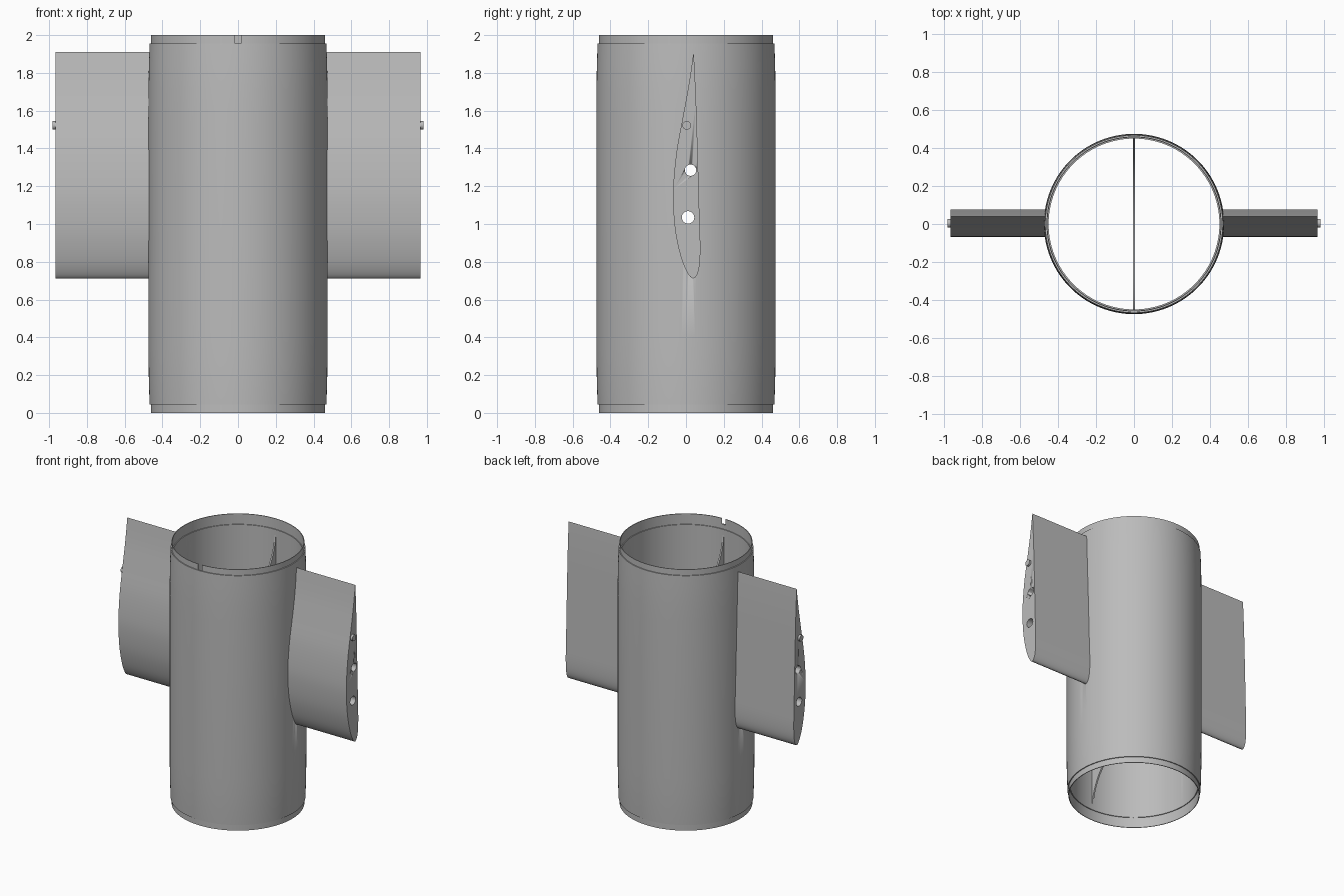
import bpy, bmesh, math
from mathutils import Vector

cube = bpy.data.objects.get("Cube")
if cube:
    bpy.data.objects.remove(cube, do_unlink=True)

grey = bpy.data.materials.new("plain grey")
grey.use_nodes = True
grey.diffuse_color = (0.5, 0.5, 0.5, 1)
grey.node_tree.nodes["Principled BSDF"].inputs["Base Color"].default_value = (0.5, 0.5, 0.5, 1)


def make(name, bm, smooth=True):
    bmesh.ops.recalc_face_normals(bm, faces=bm.faces)
    mesh = bpy.data.meshes.new(name)
    bm.to_mesh(mesh)
    bm.free()
    mesh.materials.append(grey)
    obj = bpy.data.objects.new(name, mesh)
    bpy.context.collection.objects.link(obj)
    if smooth:
        bpy.ops.object.select_all(action="DESELECT")
        obj.select_set(True)
        bpy.context.view_layer.objects.active = obj
        bpy.ops.object.shade_smooth_by_angle(angle=math.radians(25))
    return obj


def prism(name, outline, x0, x1, smooth=True):
    """Extrude a (y, z) outline along x."""
    bm = bmesh.new()
    face = bm.faces.new([bm.verts.new((x0, y, z)) for y, z in outline])
    new = bmesh.ops.extrude_face_region(bm, geom=[face])["geom"]
    bmesh.ops.translate(bm, vec=(x1 - x0, 0, 0),
                        verts=[g for g in new if isinstance(g, bmesh.types.BMVert)])
    return make(name, bm, smooth)


def circle(y, z, r, n=32):
    return [(y + r * math.cos(math.tau * i / n), z + r * math.sin(math.tau * i / n))
            for i in range(n)]


def spline(points, steps=5):
    """Smooth curve through the points, keeping both ends sharp."""
    p = [Vector(q) for q in points]
    p = [2 * p[0] - p[1]] + p + [2 * p[-1] - p[-2]]
    out = []
    for a, b, c, d in zip(p, p[1:], p[2:], p[3:]):
        for i in range(steps):
            t = i / steps
            out.append(tuple(b + (c - a) * t / 2 + (a - 2.5 * b + 2 * c - d / 2) * t * t
                             + (1.5 * (b - c) + (d - a) / 2) * t ** 3))
    return out


def cut(obj, cutters):
    for c in cutters:
        mod = obj.modifiers.new("cut " + c.name, "BOOLEAN")
        mod.operation = "DIFFERENCE"
        mod.solver = "EXACT"
        mod.object = c


# Cutters: two rod holes through everything, and the rim notch
holes = [prism("upper_hole_cutter", circle(0.024, 1.285, 0.03), -1.2, 1.2),
         prism("lower_hole_cutter", circle(0.011, 1.035, 0.033), -1.2, 1.2)]
notch = prism("notch_cutter", [(-0.6, 1.955), (-0.3, 1.955), (-0.3, 2.1), (-0.6, 2.1)],
              -0.016, 0.016, False)
for c in holes + [notch]:
    c.hide_render = True
    c.hide_viewport = True
    c.display_type = "WIRE"

# Tube: upper half of the wall profile, mirrored about mid height and lathed
outer = [(0.475, 1.6), (0.474, 1.72), (0.472, 1.84), (0.468, 1.955), (0.461, 1.955), (0.461, 2.0)]
inner = [(0.456, 2.0), (0.456, 1.92), (0.45, 1.92)]
upper = outer + inner
profile = upper + [(r, 2 - z) for r, z in reversed(upper)]
bm = bmesh.new()
verts = [bm.verts.new((r, 0, z)) for r, z in profile]
edges = [bm.edges.new((verts[i - 1], verts[i])) for i in range(len(verts))]
bmesh.ops.spin(bm, geom=verts + edges, cent=(0, 0, 0), axis=(0, 0, 1),
               angle=math.tau, steps=128, use_merge=True)
bmesh.ops.remove_doubles(bm, verts=bm.verts, dist=1e-5)
tube = make("tube", bm)
cut(tube, holes + [notch])

# Inner web: thin plate across the tube with round cut-outs above and below
arc = [(0.452 * math.cos(math.pi * i / 32), 0.46 * math.sin(math.pi * i / 32)) for i in range(33)]
web = prism("inner_web", [(y, 1.92 - h) for y, h in arc] + [(-y, 0.08 + h) for y, h in arc],
            -0.006, 0.006)
cut(web, holes)

# Wings: airfoil section with the thin edge on top
front_side = [(0.04, 1.91), (0.015, 1.74), (-0.017, 1.565), (-0.048, 1.395), (-0.065, 1.235),
              (-0.068, 1.1), (-0.054, 0.945), (-0.022, 0.81), (0.015, 0.73), (0.044, 0.714),
              (0.068, 0.76), (0.076, 0.865), (0.071, 1.05), (0.063, 1.34), (0.053, 1.66),
              (0.041, 1.91)]
airfoil = spline(front_side)
for side, s in (("left", 1), ("right", -1)):
    wing = prism(side + "_wing", airfoil, s * 0.459, s * 0.966)
    cut(wing, holes)
    prism(side + "_peg", circle(0.004, 1.522, 0.023), s * 0.94, s * 0.982)
